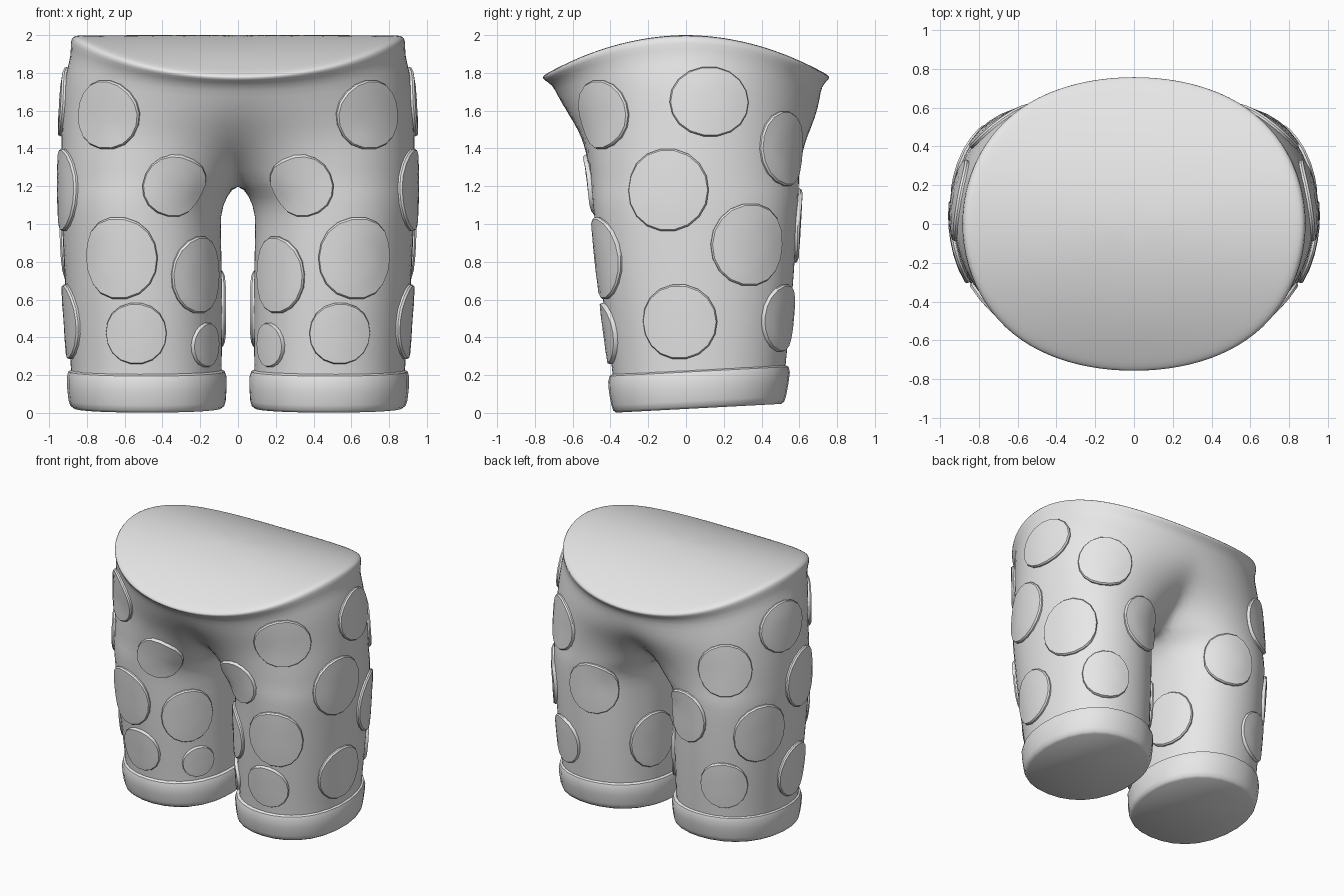
import bpy, bmesh, math
from mathutils import Vector
from mathutils.bvhtree import BVHTree

if "Cube" in bpy.data.objects:
    bpy.data.objects.remove(bpy.data.objects["Cube"])

fabric = bpy.data.materials.new("grey_fabric")
fabric.diffuse_color = (0.8, 0.8, 0.8, 1)
fabric.use_nodes = True
fabric.node_tree.nodes["Principled BSDF"].inputs["Base Color"].default_value = fabric.diffuse_color

OUTER, INNER = 24, 8          # segments around the outside and the inseam


def ring(outer, inner, front, back):
    """Egg-shaped leg section; the part past the middle is clamped to x = 0."""
    cx = (outer + inner) / 2 if inner > 0 else None
    if cx is None:            # above the crotch the section widens to a half torso
        cx = (outer + inner) / 2
    rx = outer - cx
    cy, ry = (front + back) / 2, (back - front) / 2
    split = math.radians(157)
    if inner < 0:
        split = math.acos(max(-1, min(1, -cx / rx)))
    angles = [-split + 2 * split * i / OUTER for i in range(OUTER + 1)]
    angles += [split + (2 * math.pi - 2 * split) * i / INNER for i in range(1, INNER)]
    pts = []
    for i, a in enumerate(angles):
        x = cx + rx * math.cos(a)
        if inner < 0 and (i >= OUTER or i == 0):
            x = 0
        pts.append((max(x, 0), cy + ry * math.sin(a) * (1 + 0.12 * math.cos(a) ** 2)))
    return pts


def loft(bm, rings):
    rows = [[bm.verts.new(p) for p in r] for r in rings]
    n = len(rows[0])
    for a, b in zip(rows, rows[1:]):
        for i in range(n):
            q = (a[i], a[(i + 1) % n], b[(i + 1) % n], b[i])
            if any(v.co.x > 1e-6 for v in q):
                bm.faces.new(q)
    return rows


def finish(name, bm, angle, subdivide=0):
    """Mirror to the other leg, bake the modifiers, fix normals and shade."""
    me = bpy.data.meshes.new(name)
    bm.to_mesh(me)
    bm.free()
    ob = bpy.data.objects.new(name, me)
    bpy.context.collection.objects.link(ob)
    me.materials.append(fabric)
    mod = ob.modifiers.new("mirror", 'MIRROR')
    mod.merge_threshold = 0.0005
    if subdivide:
        ob.modifiers.new("subdivision", 'SUBSURF').levels = subdivide
    bpy.ops.object.select_all(action='DESELECT')
    ob.select_set(True)
    bpy.context.view_layer.objects.active = ob
    bpy.ops.object.convert(target='MESH')
    b = bmesh.new()
    b.from_mesh(ob.data)
    bmesh.ops.recalc_face_normals(b, faces=b.faces)
    b.to_mesh(ob.data)
    b.free()
    bpy.ops.object.shade_smooth_by_angle(angle=math.radians(angle))
    return ob


# Shorts body: height, outer x, inner x, front y, back y
sections = [
    (0.10, 0.880, 0.090, -0.38, 0.515),
    (0.25, 0.888, 0.085, -0.395, 0.53),
    (0.60, 0.915, 0.083, -0.445, 0.565),
    (0.90, 0.930, 0.088, -0.475, 0.585),
    (1.05, 0.937, 0.095, -0.49, 0.592),
    (1.15, 0.940, 0.060, -0.50, 0.60),
    (1.22, 0.940, -0.035, -0.505, 0.60),
    (1.35, 0.940, -0.150, -0.53, 0.615),
    (1.50, 0.935, -0.400, -0.56, 0.645),
    (1.65, 0.930, -0.700, -0.625, 0.69),
    (1.80, 0.915, -0.915, -0.68, 0.71),
    (1.89, 0.885, -0.885, -0.705, 0.718),
    (1.965, 0.89, -0.89, -0.755, 0.755),
    (1.995, 0.878, -0.878, -0.765, 0.765),
]


def bend(x, y, z):
    """Waist dips towards the front and back."""
    k = max(0, (z - 1.3) / 0.7)
    return Vector((x, y, z - k * 0.21 * (y / 0.75) ** 2))


bm = bmesh.new()
rings = [[bend(x, y, s[0]) for x, y in ring(*s[1:])] for s in sections]
waist = ring(*sections[-1][1:])
for f in (0.96, 0.92, 0.7, 0.45, 0.2, 0.0):       # closed top
    rings.append([bend(x * f, y * f, 2.0) for x, y in waist])
rows = loft(bm, rings)
bm.faces.new(rows[0])
bmesh.ops.remove_doubles(bm, verts=bm.verts, dist=0.0005)
body = finish("shorts_body", bm, 60, 1)

# Leg cuffs, tilted up towards the back
cuff = [
    (0.000, 0.870, 0.090, -0.37, 0.505),
    (0.012, 0.887, 0.073, -0.385, 0.52),
    (0.040, 0.897, 0.065, -0.395, 0.53),
    (0.110, 0.905, 0.060, -0.408, 0.543),
    (0.165, 0.906, 0.060, -0.412, 0.55),
    (0.195, 0.898, 0.070, -0.405, 0.543),
    (0.210, 0.870, 0.100, -0.38, 0.515),
]
bm = bmesh.new()
rows = loft(bm, [[(x, y, s[0] + 0.05 * (y + 0.4) / 0.95) for x, y in ring(*s[1:])]
                 for s in cuff])
bm.faces.new(rows[0])
bm.faces.new(rows[-1])
finish("leg_cuffs", bm, 40)

# Raised round patches: x, y, z of the centre, half width, half height
patches = [
    (0.72, -0.48, 1.575, 0.21, 0.185),
    (0.33, -0.50, 1.20, 0.18, 0.17),
    (0.63, -0.44, 0.82, 0.22, 0.22),
    (0.19, -0.33, 0.73, 0.20, 0.205),
    (0.54, -0.42, 0.42, 0.17, 0.165),
    (0.17, -0.24, 0.36, 0.12, 0.118),
    (0.94, 0.13, 1.65, 0.22, 0.187),
    (0.94, -0.10, 1.18, 0.225, 0.22),
    (0.88, 0.34, 0.89, 0.22, 0.22),
    (0.93, -0.04, 0.48, 0.205, 0.20),
    (0.72, 0.55, 1.40, 0.20, 0.20),
    (0.69, 0.53, 0.50, 0.18, 0.18),
    (0.39, 0.59, 0.99, 0.20, 0.20),
    (0.12, 0.24, 0.55, 0.20, 0.21),
]
tree = BVHTree.FromObject(body, bpy.context.evaluated_depsgraph_get())
bm = bmesh.new()
SIDES = 18
for x, y, z, w, h in patches:
    hit, n, _, _ = tree.find_nearest(Vector((x, y, z)))
    u = Vector((0, 0, 1)).cross(n).normalized()
    v = n.cross(u)
    loops = []
    for f, lift in ((1.0, -0.015), (1.0, 0.012), (0.96, 0.022), (0.65, 0.023), (0.3, 0.023)):
        loop = []
        for i in range(SIDES):
            a = 2 * math.pi * i / SIDES
            p = hit + u * (w * f * math.cos(a)) + v * (h * f * math.sin(a))
            q, m, _, _ = tree.find_nearest(p)
            q = q + m * lift
            q.x = max(q.x, 0.004)
            loop.append(bm.verts.new(q))
        loops.append(loop)
    for a, b in zip(loops, loops[1:]):
        for i in range(SIDES):
            j = (i + 1) % SIDES
            bm.faces.new((a[i], a[j], b[j], b[i]))
    bm.faces.new(loops[-1])
    bm.faces.new(list(reversed(loops[0])))
finish("round_patches", bm, 35)
